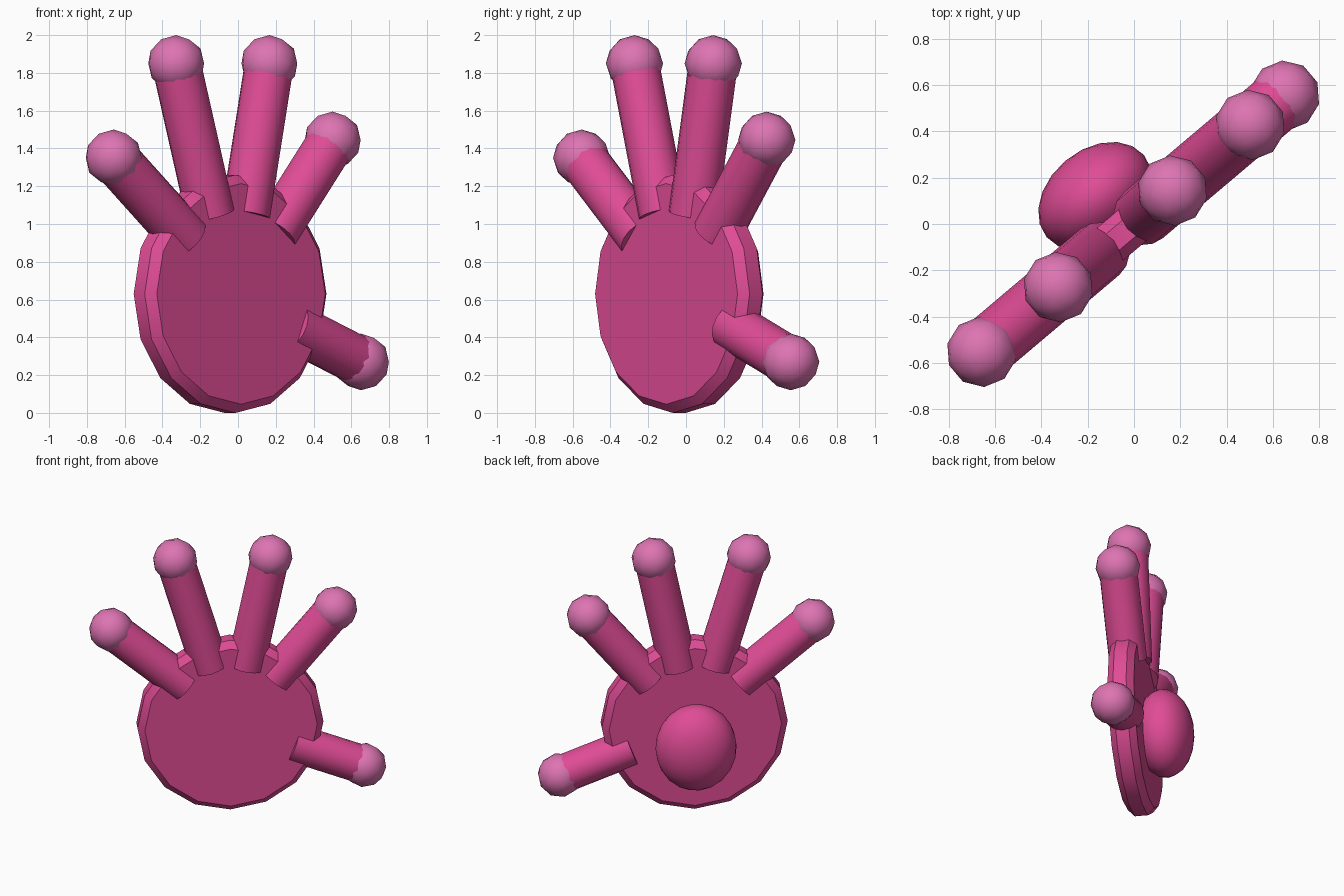
import bpy, bmesh, math
from mathutils import Matrix, Vector

if "Cube" in bpy.data.objects:
    bpy.data.objects.remove(bpy.data.objects["Cube"])

# The whole hand lies in one upright plane, turned about z
TURN = Matrix.Rotation(math.radians(40.2), 4, 'Z')


def material(name, rgb):
    m = bpy.data.materials.new(name)
    m.diffuse_color = (*rgb, 1)
    m.use_nodes = True
    m.node_tree.nodes["Principled BSDF"].inputs["Base Color"].default_value = m.diffuse_color
    return m


PINK = material("deep pink", (0.745, 0.072, 0.305))
TIP = material("light pink", (0.73, 0.175, 0.45))


def add(name, bm, mat, angle=40):
    mesh = bpy.data.meshes.new(name)
    bmesh.ops.transform(bm, matrix=TURN, verts=bm.verts)
    bmesh.ops.recalc_face_normals(bm, faces=bm.faces)
    bm.to_mesh(mesh)
    bm.free()
    mesh.materials.append(mat)
    ob = bpy.data.objects.new(name, mesh)
    bpy.context.collection.objects.link(ob)
    bpy.ops.object.select_all(action='DESELECT')
    ob.select_set(True)
    bpy.context.view_layer.objects.active = ob
    bpy.ops.object.shade_smooth_by_angle(angle=math.radians(angle))
    return ob


def ball(name, centre, size, mat, detail):
    bm = bmesh.new()
    bmesh.ops.create_icosphere(bm, subdivisions=detail, radius=1,
                               matrix=Matrix.Translation(centre) @ Matrix.Diagonal((*size, 1)))
    add(name, bm, mat, 60)


def rod(name, a, b, radius):
    a, b = Vector(a), Vector(b)
    d = b - a
    rot = d.to_track_quat('Z', 'Y').to_matrix().to_4x4()
    bm = bmesh.new()
    bmesh.ops.create_cone(bm, cap_ends=True, segments=16, radius1=radius, radius2=radius,
                          depth=d.length, matrix=Matrix.Translation((a + b) / 2) @ rot)
    add(name, bm, PINK)


# Palm: 16-sided disc with bevelled rims
bm = bmesh.new()
bmesh.ops.create_cone(bm, cap_ends=True, segments=16, radius1=0.63, radius2=0.63, depth=0.18,
                      matrix=Matrix.Translation((-0.055, 0, 0.63)) @ Matrix.Rotation(math.pi / 2, 4, 'X'))
rims = [e for e in bm.edges if any(len(f.verts) > 4 for f in e.link_faces)]
bmesh.ops.bevel(bm, geom=rims, offset=0.045, segments=1, affect='EDGES')
add("palm", bm, PINK)

# Rounded pad on the back of the palm
ball("back_pad", (-0.05, 0.2, 0.53), (0.275, 0.2, 0.31), PINK, 3)

# Fingers and thumb: (name, root u, root z, tip u, tip z)
for name, u0, z0, u1, z1 in [
    ("outer_finger", -0.36, 0.925, -0.859, 1.35),
    ("middle_finger", -0.19, 1.05, -0.426, 1.85),
    ("index_finger", 0.055, 1.05, 0.22, 1.85),
    ("inner_finger", 0.25, 0.95, 0.659, 1.445),
    ("thumb", 0.37, 0.46, 0.855, 0.27),
]:
    rod(name, (u0, 0.003, z0), (u1, 0.003, z1), 0.13)
    ball(name + "_tip", (u1, 0.003, z1), (0.152, 0.152, 0.15), TIP, 2)
